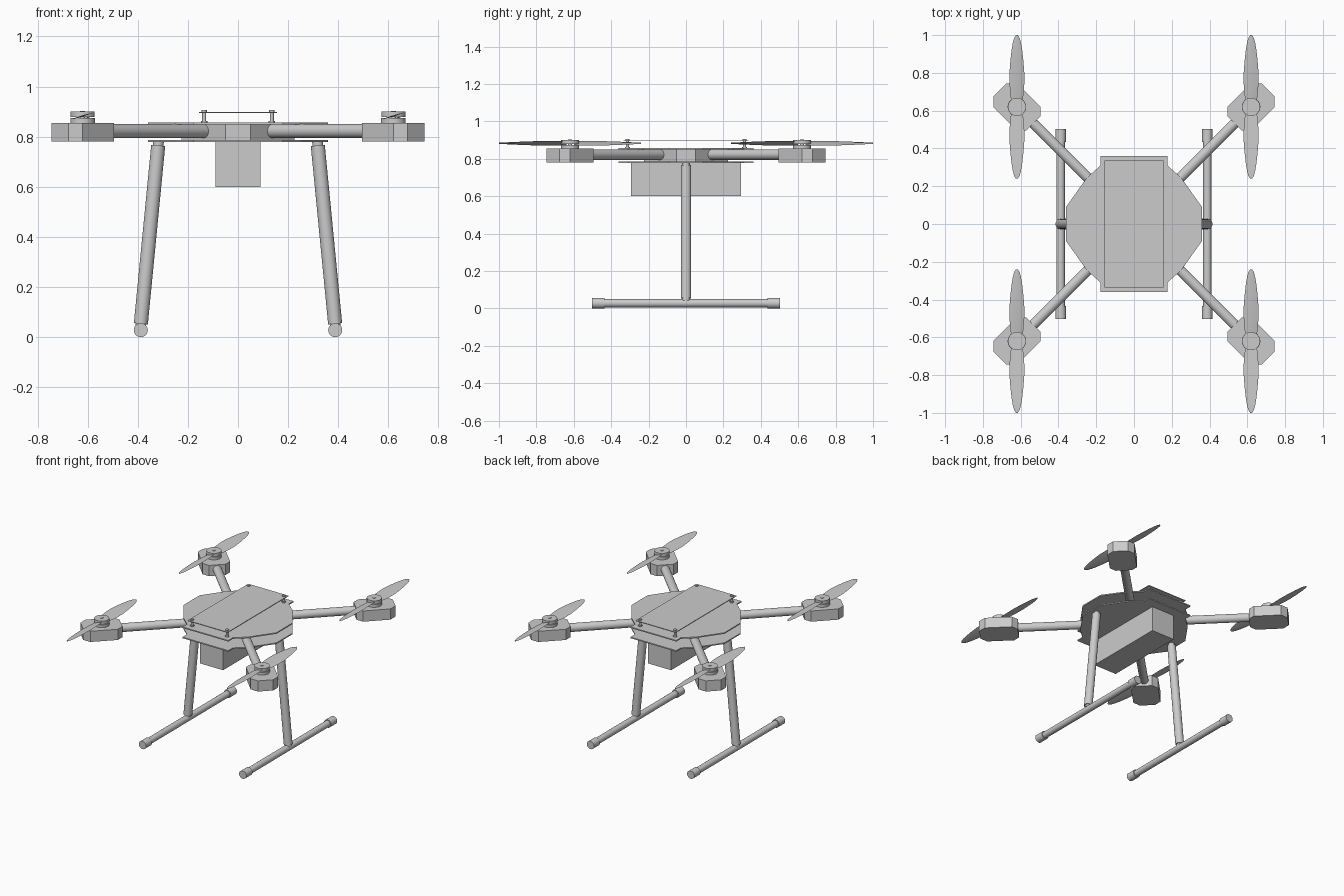
import bpy, bmesh, math
from mathutils import Vector

if "Cube" in bpy.data.objects:
    bpy.data.objects.remove(bpy.data.objects["Cube"])


def finish(name, bm, smooth=False):
    bmesh.ops.recalc_face_normals(bm, faces=bm.faces[:])
    me = bpy.data.meshes.new(name)
    bm.to_mesh(me)
    bm.free()
    ob = bpy.data.objects.new(name, me)
    bpy.context.collection.objects.link(ob)
    if smooth:
        bpy.ops.object.select_all(action='DESELECT')
        bpy.context.view_layer.objects.active = ob
        ob.select_set(True)
        bpy.ops.object.shade_smooth_by_angle(angle=math.radians(35))
    return ob


def prism(name, pts, z0, z1):
    """Extrude a flat outline upwards."""
    bm = bmesh.new()
    f = bm.faces.new([bm.verts.new((x, y, z0)) for x, y in pts])
    r = bmesh.ops.extrude_face_region(bm, geom=[f])
    vs = [v for v in r['geom'] if isinstance(v, bmesh.types.BMVert)]
    bmesh.ops.translate(bm, verts=vs, vec=(0, 0, z1 - z0))
    return finish(name, bm)


def rod(name, a, b, r, n=24):
    """Capped cylinder between two points."""
    a, b = Vector(a), Vector(b)
    d = b - a
    bm = bmesh.new()
    bmesh.ops.create_cone(bm, cap_ends=True, segments=n, radius1=r, radius2=r, depth=d.length)
    bm.transform(d.to_track_quat('Z', 'Y').to_matrix().to_4x4())
    bmesh.ops.translate(bm, verts=bm.verts[:], vec=(a + b) / 2)
    return finish(name, bm, True)


def rect(x, y):
    return [(-x, -y), (x, -y), (x, y), (-x, y)]


def four_way(quarter):
    """Mirror a quarter outline (from +y round to +x) into a full one."""
    half = quarter + [(x, -y) for x, y in reversed(quarter)]
    return half + [(-x, y) for x, y in reversed(half)]


def propeller(name, cx, cy, cz):
    """Two oppositely pitched blades, lofted along y."""
    stations = [(0.02, 0.030), (0.06, 0.036), (0.12, 0.041), (0.18, 0.041), (0.24, 0.036),
                (0.30, 0.029), (0.34, 0.022), (0.365, 0.015), (0.38, 0.005)]
    bm = bmesh.new()
    for s in (1, -1):
        rings = []
        for y, w in stations:
            ang = math.radians(20 - 20 * y)
            ring = []
            for u, t in ((-w, 0), (0, 0.003), (w, 0), (0, -0.003)):
                px = u * math.cos(ang) + t * math.sin(ang)
                pz = -u * math.sin(ang) + t * math.cos(ang)
                ring.append(bm.verts.new((cx + s * px, cy + s * y, cz + pz)))
            rings.append(ring)
        for p, q in zip(rings, rings[1:]):
            for i in range(4):
                j = (i + 1) % 4
                bm.faces.new((p[i], p[j], q[j], q[i]))
        bm.faces.new(rings[0])
        bm.faces.new(rings[-1])
    return finish(name, bm, True)


# body plates, hub, battery and raised top plate
plate = four_way([(0.177, 0.36), (0.177, 0.31), (0.25, 0.245), (0.36, 0.09)])
prism("upper_body_plate", plate, 0.849, 0.857)
prism("lower_body_plate", plate, 0.778, 0.786)
prism("arm_hub", four_way([(0.05, 0.225), (0.225, 0.05)]), 0.786, 0.849)
prism("battery_box", rect(0.09, 0.293), 0.60, 0.778)
prism("raised_top_plate", rect(0.155, 0.335), 0.894, 0.899)

for sx in (-1, 1):
    for sy in (-1, 1):
        # standoffs under the raised plate
        x, y = 0.135 * sx, 0.313 * sy
        rod("standoff", (x, y, 0.857), (x, y, 0.894), 0.008, 12)
        rod("standoff_foot", (x, y, 0.857), (x, y, 0.863), 0.013, 12)
        rod("standoff_bolt", (x, y, 0.898), (x, y, 0.906), 0.011, 12)
        # arm and chamfered motor mount
        rod("arm", (0.13 * sx, 0.13 * sy, 0.822), (0.56 * sx, 0.56 * sy, 0.822), 0.028, 32)
        mount = [(0.745, 0.676), (0.676, 0.745), (0.62, 0.745), (0.495, 0.62),
                 (0.495, 0.57), (0.57, 0.495), (0.62, 0.495), (0.745, 0.62)]
        prism("motor_mount", [(px * sx, py * sy) for px, py in mount], 0.78, 0.855)
        # motor and propeller
        x, y = 0.62 * sx, 0.62 * sy
        rod("motor_base", (x, y, 0.855), (x, y, 0.874), 0.049, 32)
        rod("motor_shaft", (x, y, 0.87), (x, y, 0.903), 0.010, 16)
        rod("propeller_hub", (x, y, 0.878), (x, y, 0.90), 0.048, 32)
        propeller("propeller", x, y, 0.883)

    # landing gear leg with narrow end plugs
    top, foot = Vector((0.317 * sx, 0, 0.780)), Vector((0.389 * sx, 0, 0.04))
    d = (foot - top).normalized()
    rod("leg_core", top, foot, 0.021)
    rod("landing_leg", top + d * 0.015, top + d * 0.73, 0.028)
    # skid with end caps
    x = 0.388 * sx
    rod("skid", (x, -0.49, 0.028), (x, 0.49, 0.028), 0.022)
    for sy in (-1, 1):
        rod("skid_cap", (x, 0.435 * sy, 0.028), (x, 0.502 * sy, 0.028), 0.028)
